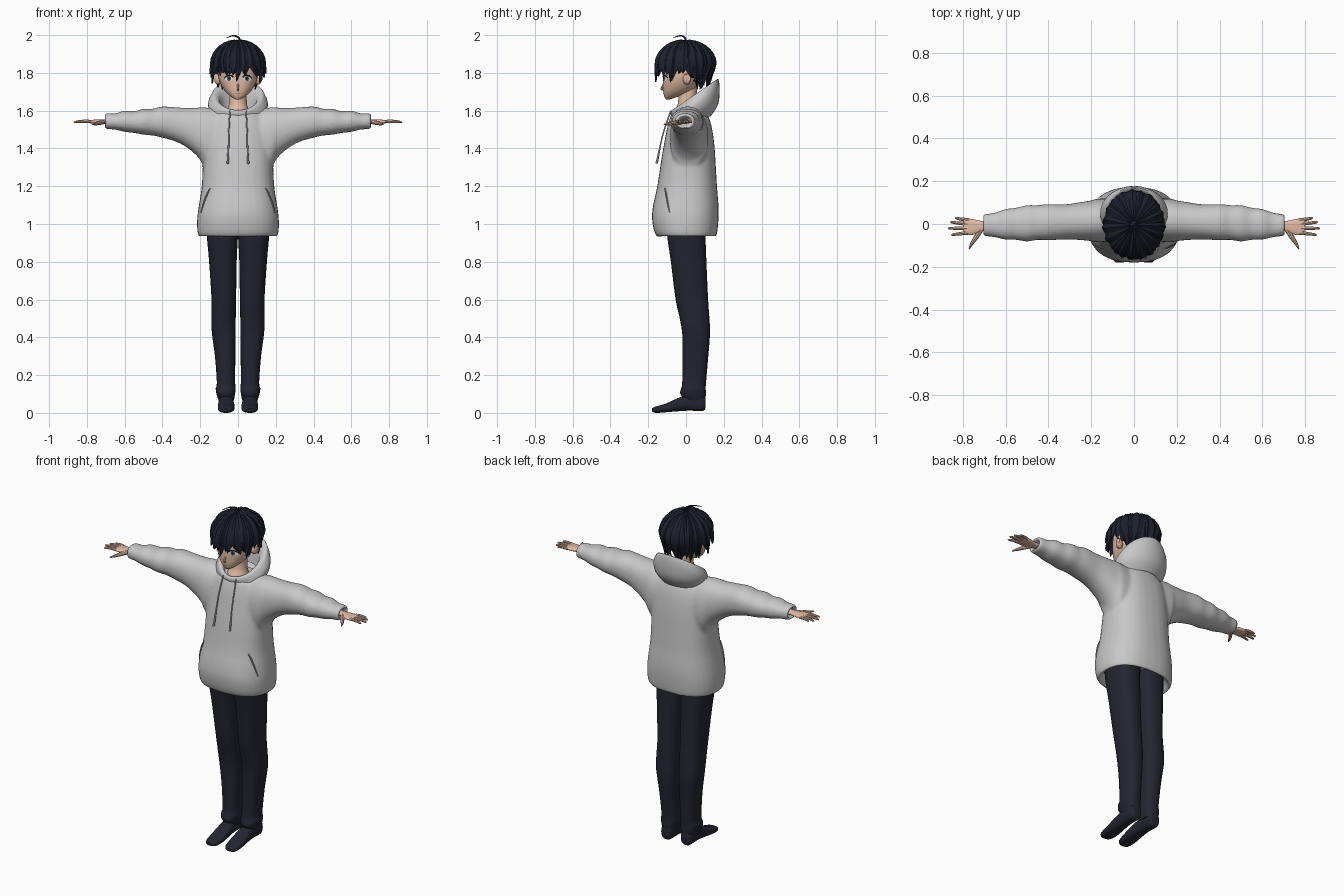
import bpy, bmesh, math, random
from mathutils import Vector

random.seed(4)
cube = bpy.data.objects.get("Cube")
if cube:
    bpy.data.objects.remove(cube, do_unlink=True)


def material(name, r, g, b):
    m = bpy.data.materials.new(name)
    m.use_nodes = True
    m.diffuse_color = (r, g, b, 1)
    m.node_tree.nodes["Principled BSDF"].inputs["Base Color"].default_value = (r, g, b, 1)
    return m


GREY = material("hoodie_grey", .58, .58, .58)
SEAM = material("seam_grey", .3, .3, .3)
SKIN = material("skin", .76, .5, .37)
HAIR = material("hair_navy", .013, .015, .028)
CLOTH = material("trouser_navy", .018, .018, .032)
WHITE = material("eye_white", .75, .75, .75)
IRIS = material("iris_blue", .06, .12, .18)
BLACK = material("lash_black", .008, .008, .01)
LIPS = material("lip_brown", .35, .13, .1)


def finish(name, bm, mat, angle=50):
    bmesh.ops.recalc_face_normals(bm, faces=bm.faces)
    mesh = bpy.data.meshes.new(name)
    bm.to_mesh(mesh)
    bm.free()
    mesh.materials.append(mat)
    ob = bpy.data.objects.new(name, mesh)
    bpy.context.collection.objects.link(ob)
    bpy.ops.object.select_all(action='DESELECT')
    ob.select_set(True)
    bpy.context.view_layer.objects.active = ob
    bpy.ops.object.shade_smooth_by_angle(angle=math.radians(angle))
    return ob


def resample(rows, k=3):
    """Catmull-Rom interpolation between the given section rows."""
    out = []
    for i in range(len(rows) - 1):
        a, b, c, d = (rows[max(0, min(len(rows) - 1, i + j))] for j in (-1, 0, 1, 2))
        for s in range(k):
            t = s / k
            out.append([q + .5 * t * (r - p + t * (2*p - 5*q + 4*r - e + t * (3*(q - r) + e - p)))
                        for p, q, r, e in zip(a, b, c, d)])
    return out + [rows[-1]]


def oval(u0, u1, v0, v1, p=2.0, n=32):
    """Superellipse points filling a rectangle."""
    for i in range(n):
        a = 2 * math.pi * i / n
        c, s = math.cos(a), math.sin(a)
        yield ((u0 + u1) / 2 + (u1 - u0) / 2 * math.copysign(abs(c) ** (2 / p), c),
               (v0 + v1) / 2 + (v1 - v0) / 2 * math.copysign(abs(s) ** (2 / p), s))


def add_loft(bm, rings, caps=True):
    rings = [[bm.verts.new(p) for p in r] for r in rings]
    n = len(rings[0])
    for a, b in zip(rings, rings[1:]):
        for i in range(n):
            bm.faces.new((a[i], a[(i + 1) % n], b[(i + 1) % n], b[i]))
    if caps:
        bm.faces.new(rings[0])
        bm.faces.new(rings[-1])


def z_rings(rows, p=2.0, s=1):
    """Rows are z, x0, x1, y0, y1."""
    return [[(s * x, y, r[0]) for x, y in oval(*r[1:], p)] for r in resample(rows)]


def x_rings(rows, p=2.0, s=1):
    """Rows are x, y0, y1, z0, z1."""
    return [[(s * r[0], y, z) for y, z in oval(*r[1:], p)] for r in resample(rows)]


def solid(name, rings, mat, caps=True):
    bm = bmesh.new()
    add_loft(bm, rings, caps)
    return finish(name, bm, mat)


def tube(name, pts, radii, mat):
    cu = bpy.data.curves.new(name, 'CURVE')
    cu.dimensions, cu.bevel_depth, cu.bevel_resolution, cu.use_fill_caps = '3D', 1, 2, True
    sp = cu.splines.new('POLY')
    rows = resample([(*p, r) for p, r in zip(pts, radii)])
    sp.points.add(len(rows) - 1)
    for pt, r in zip(sp.points, rows):
        pt.co, pt.radius = (*r[:3], 1), r[3]
    ob = bpy.data.objects.new(name, cu)
    bpy.context.collection.objects.link(ob)
    bpy.ops.object.select_all(action='DESELECT')
    ob.select_set(True)
    bpy.context.view_layer.objects.active = ob
    bpy.ops.object.convert(target='MESH')
    ob = bpy.context.object
    ob.data.materials.clear()
    ob.data.materials.append(mat)
    bpy.ops.object.shade_smooth_by_angle()


def front_y(rows, x, z, p):
    """Front surface of a stack of z rows at a given x and z."""
    for a, b in zip(rows, rows[1:]):
        if a[0] <= z <= b[0]:
            t = (z - a[0]) / (b[0] - a[0])
            _, x0, x1, y0, y1 = (u + (v - u) * t for u, v in zip(a, b))
            k = max(0, 1 - abs(x / x1) ** p) ** (1 / p)
            return (y0 + y1) / 2 - (y1 - y0) / 2 * k


# Hoodie body and sleeves, fused into one soft surface
body = [(z, -w, w, f, b) for z, w, f, b in (
    (.99, .165, -.12, .12), (.945, .192, -.135, .145), (.932, .205, -.15, .158),
    (.96, .215, -.168, .166), (1.03, .216, -.18, .172), (1.1, .207, -.174, .172),
    (1.2, .192, -.152, .164), (1.32, .186, -.134, .157), (1.42, .18, -.117, .15),
    (1.52, .165, -.097, .135), (1.585, .13, -.075, .11), (1.605, .06, -.05, .08))]
sleeve = [(.05, -.08, .12, 1.26, 1.6), (.17, -.085, .118, 1.29, 1.617), (.2, -.08, .11, 1.34, 1.617),
          (.25, -.075, .102, 1.39, 1.614), (.32, -.072, .092, 1.433, 1.617), (.4, -.076, .093, 1.457, 1.622),
          (.45, -.074, .088, 1.468, 1.61), (.5, -.082, .088, 1.473, 1.61), (.55, -.074, .076, 1.482, 1.597),
          (.6, -.073, .07, 1.488, 1.6), (.65, -.062, .053, 1.5, 1.585), (.69, -.057, .047, 1.502, 1.587),
          (.71, -.05, .04, 1.508, 1.578), (.7, -.043, .032, 1.515, 1.57), (.67, -.03, .02, 1.53, 1.56)]
bm = bmesh.new()
add_loft(bm, z_rings(body, 2.4))
for s in (1, -1):
    add_loft(bm, x_rings(sleeve, 2.2, s))
hoodie = finish("hoodie", bm, GREY)
rem = hoodie.modifiers.new("Fuse", 'REMESH')
rem.mode, rem.voxel_size, rem.use_smooth_shade = 'VOXEL', .009, True
soft = hoodie.modifiers.new("Soften", 'SMOOTH')
soft.factor, soft.iterations = .5, 5

# Lowered hood: tilted rings going up outside, over the rim and down inside
hood = [(.03, 1.555, .12, .1, .15), (.045, 1.595, .15, .125, .3), (.05, 1.64, .158, .128, .55),
        (.045, 1.675, .14, .128, .68), (.042, 1.682, .125, .12, .68),
        (.035, 1.66, .1, .1, .6), (.03, 1.59, .085, .085, .3)]
solid("hood", [[(x, cy + y, cz + tilt * y) for x, y in oval(-rx, rx, -ry, ry)]
               for cy, cz, rx, ry, tilt in resample(hood)], GREY, False)

# Head and neck
head = [(z, -w, w, f, b) for z, w, f, b in (
    (1.66, .012, -.106, -.085), (1.675, .038, -.115, -.04), (1.705, .07, -.121, .03),
    (1.75, .096, -.122, .075), (1.8, .106, -.121, .1), (1.87, .1, -.11, .105), (1.93, .06, -.06, .07))]
solid("head", z_rings(head, 2.2), SKIN)
solid("neck", z_rings([(1.55, -.07, .07, -.07, .07), (1.6, -.058, .058, -.062, .06),
                       (1.64, -.047, .047, -.042, .055), (1.74, -.045, .045, -.04, .06)]), SKIN)
tube("nose", [(0, -.116, 1.755), (0, -.123, 1.73), (0, -.13, 1.716), (0, -.118, 1.708)],
     [.003, .005, .006, .004], SKIN)


def face_plate(name, cx, cz, w, h, mat, lift):
    """Thin oval plate that follows the face."""
    bm = bmesh.new()

    def on_face(x, z):
        return bm.verts.new((x, front_y(head, x, z, 2.2) - lift, z))
    mid = on_face(cx, cz)
    rim = [on_face(x, z) for x, z in oval(cx - w, cx + w, cz - h, cz + h, 2.2, 16)]
    for i in range(16):
        bm.faces.new((mid, rim[i], rim[(i + 1) % 16]))
    finish(name, bm, mat)


face_plate("mouth", 0, 1.689, .014, .002, LIPS, .003)
for s, side in ((1, "left"), (-1, "right")):
    face_plate(side + "_eye_white", s * .048, 1.77, .022, .014, WHITE, .003)
    face_plate(side + "_iris", s * .047, 1.77, .011, .013, IRIS, .005)
    face_plate(side + "_pupil", s * .047, 1.771, .005, .007, BLACK, .007)
    lash = [(.024, 1.776), (.036, 1.785), (.056, 1.786), (.074, 1.773)]
    tube(side + "_lash", [(s * x, front_y(head, x, z, 2.2) - .004, z) for x, z in lash],
         [.002, .003, .0035, .002], BLACK)
    solid(side + "_ear", x_rings([(.088, -.015, .015, 1.745, 1.785), (.11, -.016, .025, 1.738, 1.795),
                                  (.124, -.004, .025, 1.752, 1.795)], 2, s), SKIN)

    # Drawstrings and pocket openings
    tube(side + "_drawstring", [(s * .043, -.08, 1.6), (s * .048, -.115, 1.5), (s * .05, -.135, 1.42),
                                (s * .053, -.15, 1.345), (s * .054, -.157, 1.32)],
         [.004, .004, .004, .006, .006], GREY)
    opening = [(.148, 1.19), (.163, 1.16), (.182, 1.11), (.196, 1.06)]
    tube(side + "_pocket_opening", [(s * x, front_y(body[3:], x, z, 2.4) - .001, z) for x, z in opening],
         [.003, .005, .005, .003], SEAM)

    # Hand with spread fingers
    solid(side + "_palm", x_rings([(.66, -.028, .016, 1.53, 1.556), (.71, -.034, .014, 1.53, 1.554),
                                   (.75, -.05, .022, 1.53, 1.553), (.785, -.052, .026, 1.534, 1.55),
                                   (.797, -.045, .02, 1.537, 1.547)], 2.5, s), SKIN)
    fingers = {"little": (.018, .835, .027), "ring": (0, .857, .008),
               "middle": (-.02, .867, -.02), "index": (-.041, .853, -.05)}
    for name, (y0, x1, y1) in fingers.items():
        tube(f"{side}_{name}_finger", [(s * .775, y0, 1.542), (s * (.775 + x1) / 2, (y0 + y1) / 2, 1.544),
                                       (s * (x1 - .004), y1, 1.54), (s * x1, y1, 1.54)],
             [.009, .008, .0055, .002], SKIN)
    tube(side + "_thumb", [(s * .715, -.025, 1.54), (s * .738, -.062, 1.535), (s * .757, -.09, 1.53),
                           (s * .77, -.117, 1.528)], [.013, .011, .008, .003], SKIN)

    # Trouser leg and shoe
    solid(side + "_trouser_leg", z_rings([
        (.065, .022, .102, .0, .1), (.1, .016, .114, -.03, .106), (.13, .012, .118, -.026, .104),
        (.16, .015, .112, -.02, .106), (.3, .014, .122, -.018, .118), (.42, .012, .138, -.02, .127),
        (.5, .012, .141, -.033, .124), (.6, .01, .14, -.055, .117), (.8, .007, .153, -.08, .108),
        (.94, .0, .165, -.1, .103), (1.02, -.005, .165, -.1, .103)], 2.4, s), CLOTH)
    shoe = [(.104, .045, .085, .03, .08), (.09, .03, .1, .01, .1), (.02, .026, .102, .012, .1),
            (-.05, .02, .105, .008, .075), (-.11, .018, .107, .003, .048), (-.16, .028, .1, .0, .034),
            (-.18, .048, .085, .008, .024)]
    solid(side + "_shoe", [[(s * x, r[0], z) for x, z in oval(*r[1:], 2.4)] for r in resample(shoe)], CLOTH)

# Hair cap, open over the face
CENTRE, SIZE = Vector((0, -.003, 1.845)), Vector((.133, .149, .122))
bm = bmesh.new()
bmesh.ops.create_uvsphere(bm, u_segments=32, v_segments=20, radius=1)
for v in bm.verts:
    v.co = CENTRE + v.co * SIZE
bmesh.ops.delete(bm, geom=[f for f in bm.faces if f.calc_center_median().z < 1.825
                           and f.calc_center_median().y < .03], context='FACES')
finish("hair_cap", bm, HAIR)


def add_lock(bm, az, tip_z, half_width, scale, flare):
    """Pointed lock running from the crown down over the cap."""
    rings, steps = [], 12
    out = Vector((math.cos(az), math.sin(az), 0))
    across = Vector((-out.y, out.x, 0))
    for i in range(steps + 1):
        t = i / steps
        phi = .12 + (math.pi / 2 - .12) * min(1, t / .6)
        fall = max(0, (t - .6) / .4)
        d = Vector((out.x * math.sin(phi), out.y * math.sin(phi), math.cos(phi)))
        p = CENTRE + d * SIZE * scale * (1 + flare * fall)
        p.z += (tip_z - CENTRE.z) * fall
        w = half_width * min(1, .15 + t / .6) * (1 - max(0, (t - .5) / .5) ** 1.6) + .0008
        p += across * half_width * .7 * fall * math.sin(az * 5)
        thick = d * (.004 + w * .25)
        rings.append([p + across * w, p + thick, p - across * w, p - thick])
    add_loft(bm, rings)


bm = bmesh.new()
for count, scale, width, lift in ((22, 1.0, .031, 0), (19, 1.035, .026, .018)):
    for i in range(count):
        az = 2 * math.pi * (i + .5 * (lift == 0)) / count + random.uniform(-.06, .06)
        front, side = -math.sin(az), abs(math.cos(az))
        if front > .45:
            tip, flare = 1.783, .05
        elif front > .15:
            tip, flare = 1.742, .02
        elif front > -.3:
            tip, flare = 1.785, .05
        else:
            tip, flare = 1.705 + .02 * side, -.2
        add_lock(bm, az, tip + lift + random.uniform(-.012, .012), width,
                 scale + random.uniform(-.01, .015), flare)
# Long fringe lock between the eyes
add_lock(bm, -math.pi / 2 + .06, 1.752, .024, 1.03, .02)
finish("hair_locks", bm, HAIR, 35)
tube("stray_hair", [(.015, .0, 1.955), (.005, -.005, 1.985), (-.025, -.03, 1.997), (-.06, -.07, 1.985)],
     [.006, .005, .004, .001], HAIR)
